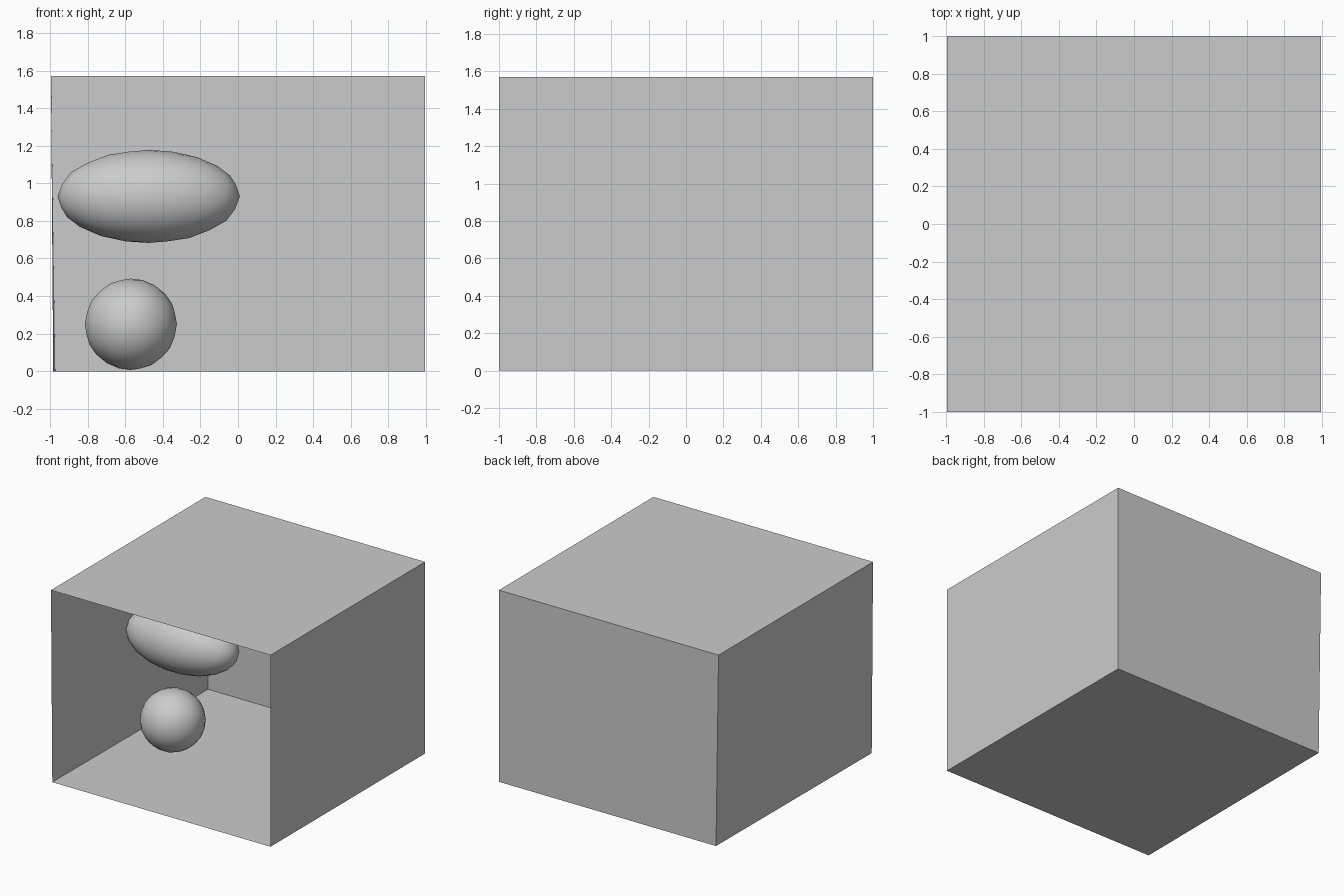
import bpy

# Remove the default cube
cube = bpy.data.objects.get("Cube")
if cube:
    bpy.data.objects.remove(cube, do_unlink=True)

# One plain grey for everything
grey = bpy.data.materials.new("plain grey")
grey.use_nodes = True
colour = (0.6, 0.6, 0.6, 1.0)
grey.diffuse_color = colour
grey.node_tree.nodes["Principled BSDF"].inputs["Base Color"].default_value = colour

# Room corners: the left wall leans slightly, the front is open
X, Y, H = 0.995, 1.0, 1.57
LEAN_FRONT, LEAN_BACK = 0.012, 0.023
floor_ring = [(-X + LEAN_FRONT, -Y, 0), (X, -Y, 0), (X, Y, 0), (-X + LEAN_BACK, Y, 0)]
roof_ring = [(-X, -Y, H), (X, -Y, H), (X, Y, H), (-X, Y, H)]


def panel(name, corners):
    """A single flat sheet facing into the room."""
    mesh = bpy.data.meshes.new(name)
    mesh.from_pydata(corners, [], [range(len(corners))])
    mesh.materials.append(grey)
    obj = bpy.data.objects.new(name, mesh)
    bpy.context.collection.objects.link(obj)


def wall(name, a, b):
    panel(name, [floor_ring[b], floor_ring[a], roof_ring[a], roof_ring[b]])


def ball(name, centre, radii):
    """A smooth low-poly ball stretched to the given radii."""
    bpy.ops.mesh.primitive_ico_sphere_add(subdivisions=3, radius=1, location=centre)
    obj = bpy.context.object
    obj.name = name
    obj.scale = radii
    bpy.ops.object.transform_apply(location=False, rotation=False, scale=True)
    bpy.ops.object.shade_smooth()
    obj.data.materials.append(grey)


# Room shell
panel("floor", floor_ring)
panel("ceiling", roof_ring[::-1])
wall("left_wall", 1, 2)
wall("back_wall", 2, 3)
wall("right_wall", 3, 0)

# Objects inside
ball("floor_ball", (-0.57, -0.03, 0.25), (0.245, 0.245, 0.243))
ball("floating_ellipsoid", (-0.475, -0.04, 0.93), (0.485, 0.25, 0.247))
